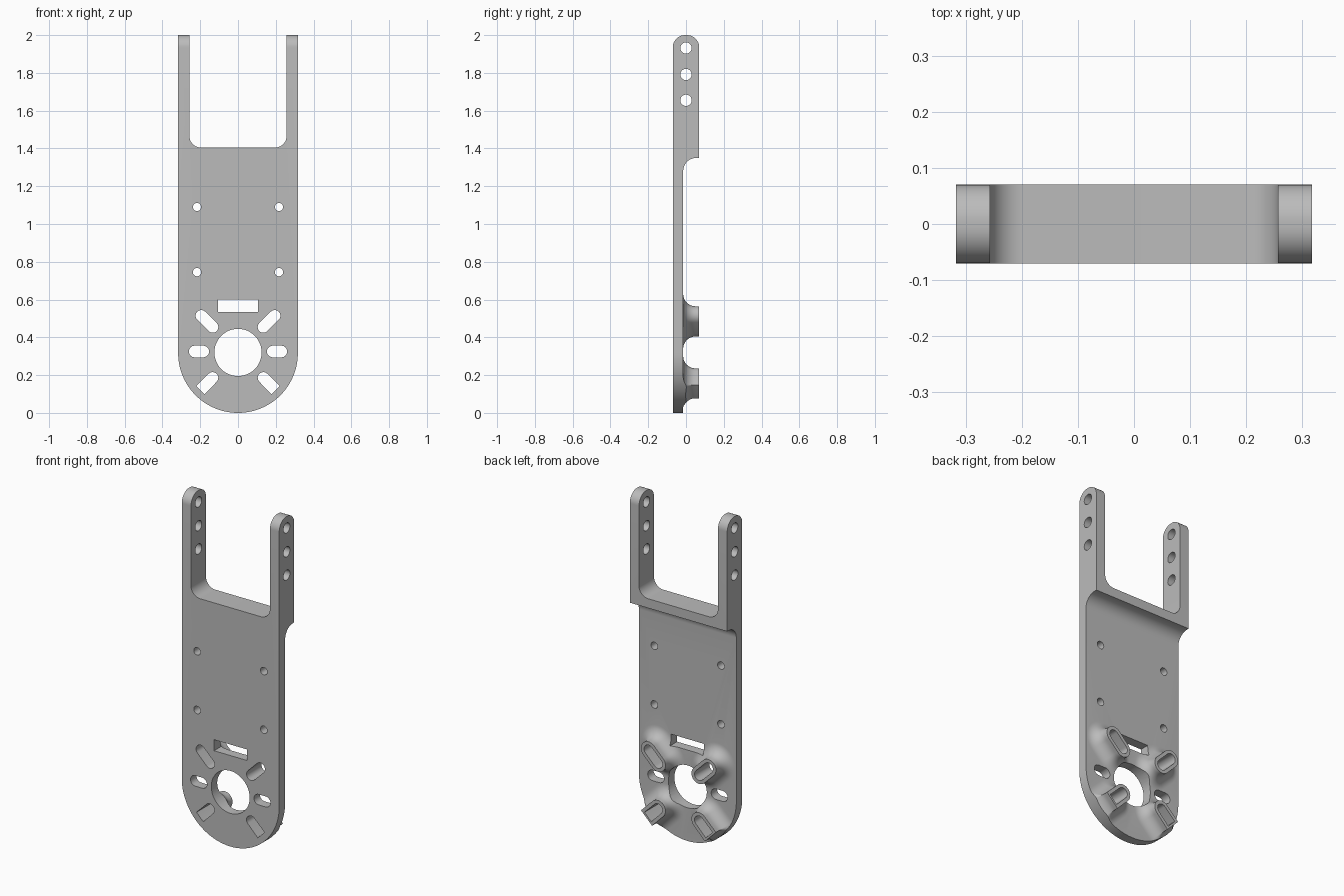
import bpy, bmesh
from math import cos, sin, radians
from mathutils import Vector

cube = bpy.data.objects.get("Cube")
if cube:
    bpy.data.objects.remove(cube, do_unlink=True)

HALF_W = 0.317
HUB_Z = 0.32
SKIN = -0.015        # back surface of the thin plate
DEPTH = 0.07         # half depth of the thick parts
SLOT_IN, SLOT_OUT = 0.19, 0.275
FILLET = 0.065

grey = bpy.data.materials.new("plain grey")
grey.use_nodes = True
grey.diffuse_color = (0.5, 0.5, 0.5, 1)
grey.node_tree.nodes["Principled BSDF"].inputs["Base Color"].default_value = (0.5, 0.5, 0.5, 1)


def arc(cx, cy, r, start, end, steps=12):
    angles = [radians(start + (end - start) * i / steps) for i in range(steps + 1)]
    return [(cx + r * cos(a), cy + r * sin(a)) for a in angles]


def loft(bm, rings):
    """Skin a stack of matching closed rings and cap both ends."""
    loops = [[bm.verts.new(p) for p in ring] for ring in rings]
    n = len(loops[0])
    for a, b in zip(loops, loops[1:]):
        for i in range(n):
            j = (i + 1) % n
            bm.faces.new((a[i], a[j], b[j], b[i]))
    bm.faces.new(loops[0])
    bm.faces.new(loops[-1])


def prism_y(bm, pts, depth=0.2):
    loft(bm, [[Vector((x, y, z)) for x, z in pts] for y in (-depth, depth)])


def prism_x(bm, pts, width=0.4):
    loft(bm, [[Vector((x, y, z)) for y, z in pts] for x in (-width, width)])


def finish(bm, name):
    bmesh.ops.recalc_face_normals(bm, faces=bm.faces)
    mesh = bpy.data.meshes.new(name)
    bm.to_mesh(mesh)
    bm.free()
    mesh.materials.append(grey)
    obj = bpy.data.objects.new(name, mesh)
    bpy.context.collection.objects.link(obj)
    return obj


def combine(target, other, operation):
    mod = target.modifiers.new(operation, 'BOOLEAN')
    mod.operation, mod.solver, mod.object = operation, 'EXACT', other
    bpy.context.view_layer.objects.active = target
    bpy.ops.object.modifier_apply(modifier=mod.name)
    bpy.data.objects.remove(other, do_unlink=True)


def slot_shape(r, outer, square, offset=0.0):
    """Slot outline along the local u axis, grown outwards by offset."""
    pts = arc(SLOT_IN, 0, r + offset, 90, 270, 16)
    if square:
        o = max(offset, 0.001)
        pts += arc(outer, -r, o, -90, 0, 8) + arc(outer, r, o, 0, 90, 8)
    else:
        pts += arc(outer, 0, r + offset, -90, 90, 16)
    return pts


def around_hub(pts, angle):
    c, s = cos(radians(angle)), sin(radians(angle))
    return [(u * c - v * s, HUB_Z + u * s + v * c) for u, v in pts]


# Side silhouette: thin plate, concave step, thick rounded arms
side = [(-DEPTH, -0.1), (SKIN, -0.1)]
side += arc(SKIN + 0.07, 1.28, 0.07, 180, 90) + [(DEPTH, 1.35)]
side += arc(0.005, 1.935, 0.065, 0, 90) + arc(-0.005, 1.935, 0.065, 90, 180)
bm = bmesh.new()
prism_x(bm, side)
bracket = finish(bm, "fork_bracket")

# Four filleted bosses around the hub
bm = bmesh.new()
for angle in (45, 135, 225, 315):
    square = angle > 180
    outer = 0.293 if square else SLOT_OUT
    levels = [(DEPTH, 0.0)]
    levels += [(y, o) for o, y in arc(FILLET, SKIN + FILLET, FILLET, 180, 270, 10)]
    levels.append((-0.045, FILLET))
    rings = []
    for y, offset in levels:
        flat = around_hub(slot_shape(0.05, outer, square, offset), angle)
        rings.append([Vector((x, y, z)) for x, z in flat])
    loft(bm, rings)
combine(bracket, finish(bm, "slot_bosses"), 'UNION')

# Front silhouette: round foot and two-pronged fork
right = [(HALF_W, 2.1), (0.257, 2.1)] + arc(0.197, 1.465, 0.06, 0, -90)
outline = arc(0, HALF_W, HALF_W, 180, 360, 64) + right
outline += [(-x, z) for x, z in reversed(right)]
bm = bmesh.new()
prism_y(bm, outline)
combine(bracket, finish(bm, "front_outline"), 'INTERSECT')

# Hub bore, slots, window, screw holes and arm pivot holes
bm = bmesh.new()
prism_y(bm, arc(0, HUB_Z, 0.125, 0, 352.5, 47))
for angle in (45, 135, 225, 315):
    square = angle > 180
    outer = 0.281 if square else SLOT_OUT
    prism_y(bm, around_hub(slot_shape(0.03, outer, square), angle))
for sx in (-1, 1):
    slot = arc(0.184, 0.325, 0.031, 90, 270) + arc(0.229, 0.325, 0.031, -90, 90)
    prism_y(bm, [(sx * x, z) for x, z in slot])
    for z in (0.745, 1.09):
        prism_y(bm, arc(sx * 0.217, z, 0.022, 0, 345, 23))
prism_y(bm, [(-0.107, 0.535), (0.107, 0.535), (0.107, 0.6), (-0.107, 0.6)])
for z in (1.655, 1.792, 1.932):
    prism_x(bm, arc(0, z, 0.03, 0, 345, 23))
combine(bracket, finish(bm, "hole_cutters"), 'DIFFERENCE')

bpy.ops.object.select_all(action='DESELECT')
bracket.select_set(True)
bpy.context.view_layer.objects.active = bracket
bpy.ops.object.shade_smooth_by_angle(angle=radians(30))
